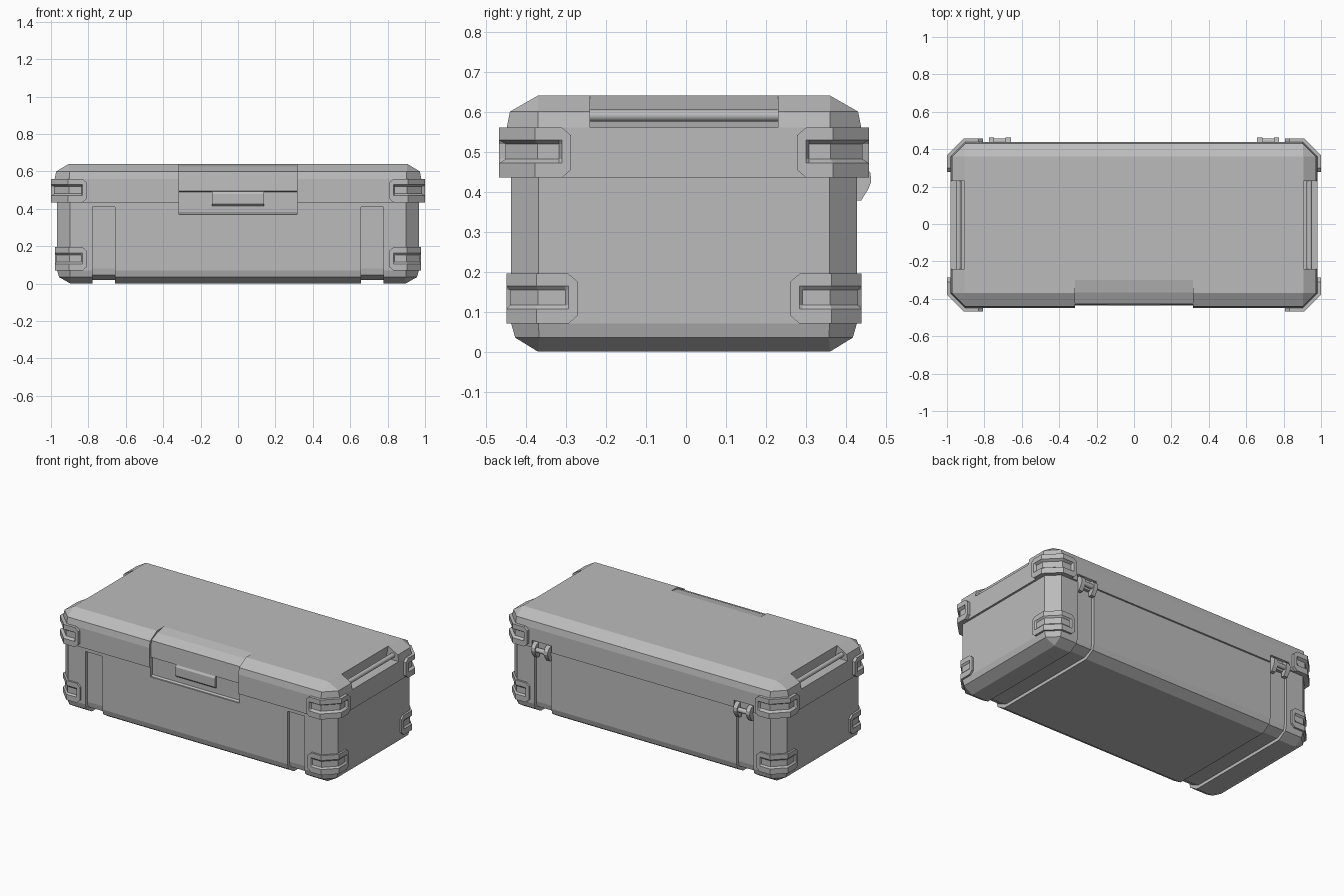
import bpy, bmesh, math

cube = bpy.data.objects.get("Cube")
if cube:
    bpy.data.objects.remove(cube)

YC = -0.005                      # shell is slightly forward of the hinges
SIDES = (-1, 1)

grey = bpy.data.materials.new("case_grey")
grey.use_nodes = True
grey.diffuse_color = (0.5, 0.5, 0.5, 1)
grey.node_tree.nodes["Principled BSDF"].inputs["Base Color"].default_value = (0.5, 0.5, 0.5, 1)


def finish(bm, name):
    bmesh.ops.remove_doubles(bm, verts=bm.verts, dist=1e-5)
    bmesh.ops.recalc_face_normals(bm, faces=bm.faces)
    mesh = bpy.data.meshes.new(name)
    bm.to_mesh(mesh)
    bm.free()
    mesh.materials.append(grey)
    ob = bpy.data.objects.new(name, mesh)
    ob.location.y = YC
    bpy.context.collection.objects.link(ob)
    return ob


def skin(bm, rings, closed):
    """Join neighbouring rings of points with quads."""
    rows = [[bm.verts.new(p) for p in ring] for ring in rings]
    for a, b in zip(rows, rows[1:]):
        n = len(a)
        for i in range(n if closed else n - 1):
            j = (i + 1) % n
            bm.faces.new((a[i], a[j], b[j], b[i]))
    return rows


def shell(name, levels):
    """Stack of chamfered rectangles: (z, half x, half y, corner chamfer)."""
    bm = bmesh.new()
    rings = []
    for z, x, y, c in levels:
        rings.append([(x, c - y, z), (x, y - c, z), (x - c, y, z), (c - x, y, z),
                      (-x, y - c, z), (-x, c - y, z), (c - x, -y, z), (x - c, -y, z)])
    rows = skin(bm, rings, True)
    bm.faces.new(rows[0])
    bm.faces.new(rows[-1])
    return finish(bm, name)


def extrude(name, profile, lo, hi, axis="x"):
    """Extrude a 2D outline along x (outline in y, z) or y (outline in x, z)."""
    bm = bmesh.new()
    place = (lambda t, a, b: (t, a, b)) if axis == "x" else (lambda t, a, b: (a, t, b))
    rows = skin(bm, [[place(t, a, b) for a, b in profile] for t in (lo, hi)], True)
    for row in rows:
        bm.faces.new(row)
    return finish(bm, name)


def cut(target, cutter, keep=False):
    mod = target.modifiers.new("cut", "BOOLEAN")
    mod.operation = "DIFFERENCE"
    mod.solver = "EXACT"
    mod.object = cutter
    bpy.context.view_layer.update()
    bpy.context.view_layer.objects.active = target
    bpy.ops.object.modifier_apply(modifier=mod.name)
    if not keep:
        bpy.data.objects.remove(cutter)


def rod(name, radius, length, location, axis):
    bm = bmesh.new()
    bmesh.ops.create_cone(bm, cap_ends=True, segments=16, radius1=radius, radius2=radius, depth=length)
    ob = finish(bm, name)
    ob.location = location
    if axis == "x":
        ob.rotation_euler.y = math.pi / 2
    else:
        ob.rotation_euler.x = math.pi / 2
    bpy.ops.object.select_all(action="DESELECT")
    ob.select_set(True)
    bpy.context.view_layer.objects.active = ob
    bpy.ops.object.shade_smooth_by_angle(angle=math.radians(40))


def corner_guard(name, sx, sy, X, Y, C, z0, z1, thick, end_y, end_x):
    """Strip wrapped round one corner with a sunken window in its middle."""
    sunk, base, t = 0.003, -0.01, math.tan(math.pi / 8)
    side = lambda v: lambda d: (X + d, v)
    front = lambda u: lambda d: (u, Y + d)
    arris_a = lambda d: (X + d, Y - C + d * t)
    arris_b = lambda d: (X - C + d * t, Y + d)
    # Columns: position, depth in the window rows, whether the end tapers
    cols = [(side(end_y), base, True), (side(end_y), thick, True),
            (side(end_y + .023), thick, False), (side(end_y + .03), sunk, False),
            (arris_a, sunk, False), (arris_b, sunk, False),
            (front(end_x + .03), sunk, False), (front(end_x + .023), thick, False),
            (front(end_x), thick, True), (front(end_x), base, True)]
    rings = []
    for where, depth, taper in cols:
        k = 0.02 if taper else 0
        rim = min(depth, base) if depth == base else thick
        rows = [(z0 + k, base), (z0 + k, rim), (z0 + .036, rim), (z0 + .046, depth),
                (z1 - .041, depth), (z1 - .031, rim), (z1 - k, rim), (z1 - k, base)]
        rings.append([(sx * where(d)[0], sy * where(d)[1], z) for z, d in rows])
    bm = bmesh.new()
    skin(bm, rings, False)
    bmesh.ops.remove_doubles(bm, verts=bm.verts, dist=1e-5)
    bmesh.ops.holes_fill(bm, edges=[e for e in bm.edges if e.is_boundary])
    return finish(bm, name)


# Main shells
BX, BY, LX, LY, C = 0.967, 0.432, 0.98, 0.443, 0.068
body = shell("body", [(0, .895, .365, 0), (.035, .957, .422, .06), (.07, BX, BY, C), (.435, BX, BY, C)])
lid = shell("lid", [(.435, LX, LY, .078), (.56, LX, LY, .078), (.6, .972, .435, .07), (.64, .905, .365, 0)])

# Strap grooves running down the front, under the base and up the back
half = [(.6, .41), (.6, -.1)]
inner = [(.35, .02), (.405, .045), (.412, .08), (.412, .41)]
groove = half + [(-a, b) for a, b in reversed(half)] + [(-a, b) for a, b in reversed(inner)] + inner
for s in SIDES:
    cut(body, extrude("groove_cutter", groove, s * .717 - .06, s * .717 + .06))

# Sunken latch panel on the front, running over the lid edge
latch = [(-.295, .64), (-.362, .627), (-.422, .6), (-.428, .495), (-.412, .49), (-.412, .378),
         (-.422, .37), (-.6, .37), (-.6, .8), (-.295, .8)]
cutter = extrude("latch_cutter", latch, -.316, .316)
cut(body, cutter, keep=True)
cut(lid, cutter)
extrude("latch_pull", [(-.4, .495), (-.42, .495), (-.43, .48), (-.43, .425), (-.42, .415), (-.4, .415)], -.14, .14)

for s in SIDES:
    word = "left" if s > 0 else "right"
    # Carry handle notch in the lid end, with a round bar
    notch = [(s * .905, .7), (s * .905, .64), (s * .89, .56), (s * 1.1, .56), (s * 1.1, .7)]
    cut(lid, extrude("handle_cutter", notch, -.235, .235, "y"))
    rod(word + "_handle_bar", .015, .48, (s * .938, YC, .59), "y")

    # Hinge: seat cut in the lid, two lugs and a pin
    x = s * .717
    seat = [(.43, .4), (.43, .475), (.5, .5), (.5, .4)]
    cut(lid, extrude("hinge_cutter", seat, x - .07, x + .07))
    lug = [(.42, .475), (.452, .465), (.466, .447), (.468, .425), (.46, .405), (.443, .378), (.42, .378)]
    for k in SIDES:
        mid = x + k * .045
        extrude(word + "_hinge_lug", lug, mid - .014, mid + .014)
    rod(word + "_hinge_pin", .015, .09, (x, YC + .448, .43), "x")

    # Corner guards, upper on the lid and lower on the body
    for f in SIDES:
        place = word + ("_back" if f > 0 else "_front")
        corner_guard(place + "_upper_guard", s, f, LX, LY, .078, .435, .56, .019, .282, .808)
        corner_guard(place + "_lower_guard", s, f, BX, BY, C, .07, .195, .012, .266, .808)
